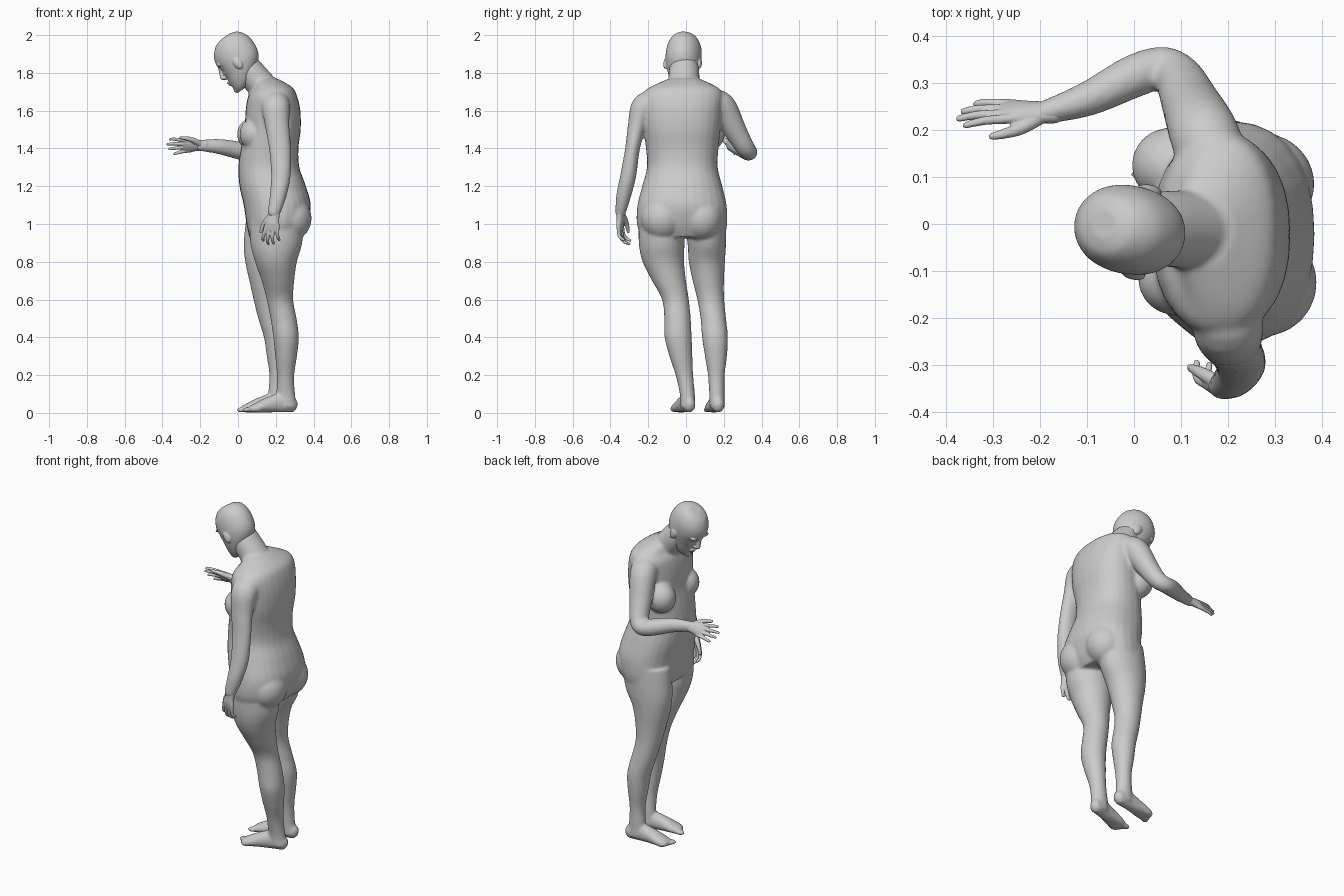
import bpy, bmesh, math
from mathutils import Vector, Matrix


def catmull(rows, steps):
    out = []
    for i in range(len(rows) - 1):
        p = [Vector(rows[max(0, min(len(rows) - 1, i + k))]) for k in (-1, 0, 1, 2)]
        for s in range(steps):
            t = s / steps
            out.append(p[1] + 0.5 * t * (p[2] - p[0] + t * (2 * p[0] - 5 * p[1] + 4 * p[2] - p[3]
                       + t * (3 * (p[1] - p[2]) + p[3] - p[0]))))
    return out + [Vector(rows[-1])]


def tube(bm, rows, up=(0, 0, 1), flat=False, power=1.0, seg=28, steps=5, mat=None):
    """Loft ellipses given as (x, y, z, half width, half height); rounded ends unless flat."""
    pts = catmull(rows, steps)
    pos = [Vector(p[:3]) for p in pts]
    rings = []
    for i, p in enumerate(pts):
        if flat:
            t, u, v = Vector((0, 0, 1)), Vector((1, 0, 0)), Vector((0, 1, 0))
        else:
            t = (pos[min(i + 1, len(pos) - 1)] - pos[max(i - 1, 0)]).normalized()
            u = Vector(up).cross(t).normalized()
            v = t.cross(u)
        rings.append((pos[i], u * p[3], v * p[4], t, min(p[3], p[4])))
    if not flat:
        dome = [(0.5, 0.87), (0.85, 0.53), (0.98, 0.2)]
        c, u, v, t, r = rings[0]
        head = [(c - t * r * k, u * w, v * w, t, r) for k, w in reversed(dome)]
        c, u, v, t, r = rings[-1]
        rings = head + rings + [(c + t * r * k, u * w, v * w, t, r) for k, w in dome]

    def sp(x):
        return math.copysign(abs(x) ** power, x)
    loops = []
    for c, u, v, t, r in rings:
        loop = []
        for j in range(seg):
            a = 2 * math.pi * j / seg
            co = c + u * sp(math.cos(a)) + v * sp(math.sin(a))
            loop.append(bm.verts.new(mat @ co if mat else co))
        loops.append(loop)
    for a, b in zip(loops, loops[1:]):
        for j in range(seg):
            k = (j + 1) % seg
            bm.faces.new((a[j], a[k], b[k], b[j]))
    bm.faces.new(loops[0][::-1])
    bm.faces.new(loops[-1])


def blob(bm, c, r, mat=Matrix()):
    bmesh.ops.create_uvsphere(bm, u_segments=24, v_segments=16, radius=1,
                              matrix=mat @ Matrix.Translation(c) @ Matrix.Diagonal((*r, 1)))


def bounds(rows):
    """(z, x0, x1, y0, y1) to loft rows."""
    return [((a + b) / 2, (c + d) / 2, z, (b - a) / 2, (d - c) / 2) for z, a, b, c, d in rows]


def finish(bm, name, voxel, smooth):
    for v in bm.verts:
        v.co.z = max(v.co.z, 0.003)
    bmesh.ops.recalc_face_normals(bm, faces=bm.faces)
    me = bpy.data.meshes.new(name)
    bm.to_mesh(me)
    bm.free()
    ob = bpy.data.objects.new(name, me)
    bpy.context.collection.objects.link(ob)
    m = ob.modifiers.new("fuse", 'REMESH')
    m.mode, m.voxel_size, m.use_smooth_shade = 'VOXEL', voxel, True
    s = ob.modifiers.new("soften", 'SMOOTH')
    s.factor, s.iterations = 0.5, smooth


# Torso
body = bmesh.new()
tube(body, bounds([
    (0.93, .06, .33, -.235, .205), (1.0, .045, .365, -.26, .218), (1.1, .03, .385, -.257, .215),
    (1.2, .008, .36, -.232, .192), (1.3, .002, .325, -.207, .168), (1.4, .015, .32, -.212, .172),
    (1.5, .035, .332, -.225, .182), (1.6, .04, .33, -.235, .19), (1.68, .055, .312, -.235, .195),
    (1.725, .085, .285, -.19, .165), (1.77, .09, .21, -.09, .07)]), flat=True, power=0.88)
for c, r in [((.088, -.115, 1.475), (.08, .08, .085)), ((.075, .125, 1.475), (.08, .08, .085)),
             ((.275, -.125, 1.03), (.115, .115, .12)), ((.27, .085, 1.03), (.115, .11, .12))]:
    blob(body, c, r)

# Neck
tube(body, [(.2, -.015, 1.65, .09, .08), (.12, -.012, 1.74, .084, .078), (.06, -.01, 1.81, .08, .076),
            (.02, -.01, 1.86, .07, .07)])

# Legs
tube(body, bounds([
    (1.05, .06, .35, -.25, -.01), (.9, .065, .34, -.25, -.008), (.8, .09, .312, -.23, -.01),
    (.7, .125, .298, -.18, .0), (.6, .152, .292, -.127, .015), (.5, .172, .31, -.115, .025),
    (.4, .187, .322, -.113, .03), (.3, .197, .312, -.088, .034), (.2, .206, .298, -.055, .038),
    (.1, .203, .302, -.033, .047), (.03, .2, .312, -.03, .05)]), flat=True)
tube(body, bounds([
    (1.05, .045, .34, -.01, .212), (.9, .03, .31, .008, .212), (.8, .038, .262, .015, .206),
    (.7, .06, .238, .035, .201), (.6, .082, .228, .06, .202), (.5, .107, .247, .077, .212),
    (.4, .137, .268, .085, .222), (.3, .152, .263, .1, .217), (.2, .166, .253, .116, .205),
    (.1, .16, .257, .123, .204), (.03, .16, .268, .125, .206)]), flat=True)

# Feet with toes
for heel, ang, inner in [((.282, .017), math.radians(15), -1), ((.245, .17), math.radians(7), 1)]:
    M = Matrix.Translation((*heel, 0)) @ Matrix.Rotation(ang + math.pi, 4, 'Z')
    tube(body, [(0, 0, .042, .034, .042), (.06, 0, .052, .037, .052), (.125, 0, .042, .043, .042),
                (.18, 0, .029, .05, .029), (.215, 0, .02, .047, .02)], mat=M)
    for i in range(5):
        blob(body, (.233 - .009 * i, inner * (.034 - .018 * i), .016),
             (.027, .015 - .0015 * i, .015 - .001 * i), M)

# Arms
tube(body, [(.195, -.15, 1.655, .06, .07), (.2, -.222, 1.62, .068, .075), (.208, -.258, 1.52, .05, .064),
            (.222, -.283, 1.4, .039, .058), (.227, -.305, 1.26, .042, .052), (.212, -.33, 1.15, .039, .044),
            (.19, -.347, 1.06, .028, .034)], up=(1, 0, 0))
tube(body, [(.175, .12, 1.655, .07, .06), (.15, .19, 1.625, .074, .072), (.12, .258, 1.5, .062, .06),
            (.095, .31, 1.41, .052, .05), (.06, .333, 1.38, .045, .044), (0, .315, 1.39, .046, .047),
            (-.1, .266, 1.41, .037, .04), (-.2, .235, 1.416, .024, .03)])
finish(body, "body", 0.0075, 9)

# Head: local frame faces -x, tipped down and turned a little to the raised hand
head = bmesh.new()
H = (Matrix.Translation((-.012, -.012, 1.885)) @ Matrix.Rotation(math.radians(-11), 4, 'Z')
     @ Matrix.Rotation(math.radians(-35), 4, 'Y'))
tube(head, bounds([(z, a, b, -w, w) for z, a, b, w in [
    (.118, -.015, .05, .03), (.104, -.058, .085, .063), (.065, -.096, .113, .086), (.02, -.11, .122, .094),
    (-.03, -.106, .118, .092), (-.07, -.104, .1, .084), (-.105, -.106, .065, .073),
    (-.14, -.105, .02, .055), (-.16, -.098, -.03, .035)]]), flat=True, seg=48, steps=6)
# Eye sockets
for v in head.verts:
    for s in (-1, 1):
        d = (v.co - Vector((-.098, .036 * s, -.012))).length
        if d < .032:
            v.co.x += .016 * (1 - d / .032)
# Nose, lips and chin
tube(head, [(-.102, 0, .005, .010, .01), (-.112, 0, -.025, .011, .012), (-.122, 0, -.05, .015, .012)],
     up=(1, 0, 0))
blob(head, (-.108, 0, -.06), (.016, .021, .01))
blob(head, (-.108, 0, -.09), (.011, .026, .007))
blob(head, (-.106, 0, -.104), (.011, .022, .007))
blob(head, (-.092, 0, -.146), (.02, .026, .018))
# Eyes, brows and ears
for s in (-1, 1):
    blob(head, (-.078, .036 * s, -.014), (.018, .018, .013))
    blob(head, (-.094, .036 * s, .012), (.012, .03, .009))
    blob(head, (.004, .092 * s, -.045), (.021, .011, .033))
for v in head.verts:
    v.co = H @ v.co
finish(head, "head", 0.0045, 4)


def hand(name, wrist, f, t, n, curl):
    """Palm, four fingers and thumb; f points to the fingertips, t to the thumb, n out of the palm."""
    bm = bmesh.new()
    R = Matrix((Vector(f).normalized(), Vector(t).normalized(), Vector(n).normalized())).transposed()
    M = Matrix.Translation(wrist) @ R.to_4x4()
    tube(bm, [(-.02, 0, 0, .028, .022), (.025, 0, 0, .032, .02), (.06, 0, 0, .039, .018),
              (.09, -.002, .002, .036, .012)], mat=M)
    for i, L in enumerate((.085, .095, .088, .068)):
        y = .030 - .0205 * i
        x = (.088, .093, .09, .082)[i]
        tube(bm, [(x - .02, y, 0, .0105, .011), (x + L * .4, y * 1.2, curl * L * .15, .0095, .0095),
                  (x + L * (.75 - .12 * curl), y * 1.38, curl * L * .45, .0085, .0085),
                  (x + L * (1 - .35 * curl), y * 1.45, curl * L * .85, .007, .007)],
             seg=14, mat=M)
    tube(bm, [(.015, .014, .006, .018, .016), (.05, .042, .016, .014, .014),
              (.085, .056, .022, .011, .011), (.112, .062, .026, .008, .008)], seg=14, mat=M)
    finish(bm, name, 0.0035, 3)


# Hands
hand("raised_hand", (-.19, .238, 1.416), (-1, .02, 0), (0, -.5, .87), (0, -.87, -.5), .15)
hand("hanging_hand", (.193, -.347, 1.06), (-.2, -.02, -.98), (-.93, .3, .18), (.29, .95, -.07), .6)
